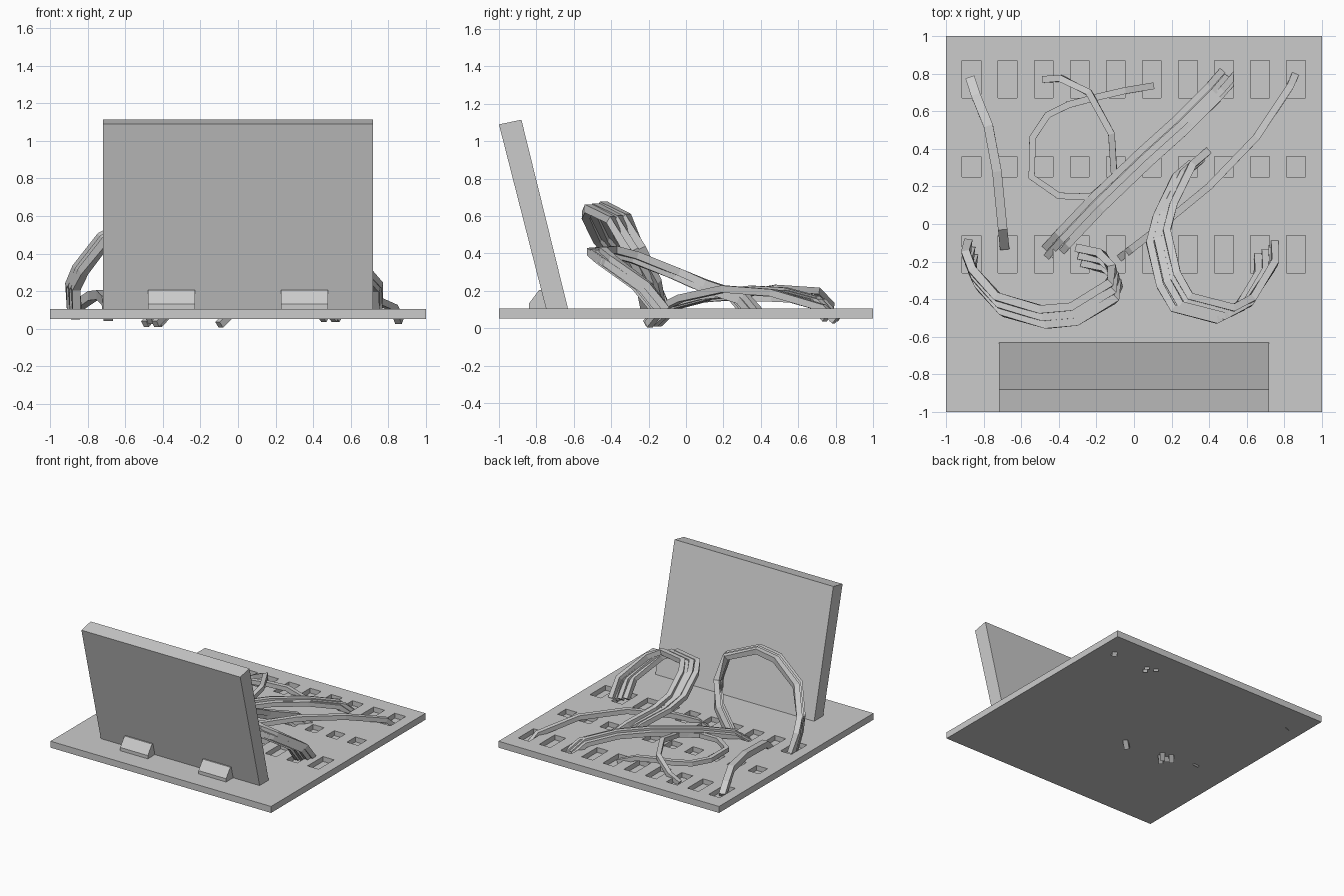
import bpy, bmesh, math
from mathutils import Vector

if "Cube" in bpy.data.objects:
    bpy.data.objects.remove(bpy.data.objects["Cube"])


def mesh_object(name, bm):
    bmesh.ops.recalc_face_normals(bm, faces=bm.faces)
    me = bpy.data.meshes.new(name)
    bm.to_mesh(me)
    bm.free()
    ob = bpy.data.objects.new(name, me)
    bpy.context.collection.objects.link(ob)
    return ob


def add_box(bm, lo, hi):
    vs = bmesh.ops.create_cube(bm, size=1)["verts"]
    for v in vs:
        v.co = Vector([(a + b) / 2 + c * (b - a) for a, b, c in zip(lo, hi, v.co)])


def extrude_x(name, profile, x0, x1):
    bm = bmesh.new()
    f = bm.faces.new([bm.verts.new((x0, y, z)) for y, z in profile])
    r = bmesh.ops.extrude_face_region(bm, geom=[f])
    moved = [g for g in r["geom"] if isinstance(g, bmesh.types.BMVert)]
    bmesh.ops.translate(bm, verts=moved, vec=(x1 - x0, 0, 0))
    return mesh_object(name, bm)


def cable(name, points, offsets=((0, 0, 0),), side=0.042):
    """Square-section strands following one path, each shifted by an offset."""
    cu = bpy.data.curves.new(name, 'CURVE')
    cu.dimensions = '3D'
    cu.twist_mode = 'Z_UP'
    cu.bevel_depth = side / math.sqrt(2)
    cu.bevel_resolution = 0
    cu.use_fill_caps = True
    for off in offsets:
        sp = cu.splines.new('POLY')
        sp.use_smooth = False
        sp.points.add(len(points) - 1)
        for p, co in zip(sp.points, points):
            p.co = (*(Vector(co) + Vector(off)), 1)
            p.tilt = math.pi / 4
    tmp = bpy.data.objects.new(name + "_path", cu)
    bpy.context.collection.objects.link(tmp)
    me = bpy.data.meshes.new_from_object(
        tmp.evaluated_get(bpy.context.evaluated_depsgraph_get()))
    me.name = name
    bpy.data.objects.remove(tmp)
    for f in me.polygons:
        f.use_smooth = False
    ob = bpy.data.objects.new(name, me)
    bpy.context.collection.objects.link(ob)
    return ob


# Base plate
bm = bmesh.new()
add_box(bm, (-1, -1, 0.052), (1, 1, 0.105))
plate = mesh_object("base_plate", bm)

# Socket recesses: three rows of ten
bm = bmesh.new()
for y0, y1 in ((0.67, 0.87), (0.25, 0.36), (-0.26, -0.06)):
    for i in range(10):
        x = -0.865 + i * 0.192
        add_box(bm, (x - 0.05, y0, 0.065), (x + 0.05, y1, 0.15))
cutter = mesh_object("socket_cutter", bm)
cutter.hide_render = True
cutter.display_type = 'WIRE'
mod = plate.modifiers.new("sockets", 'BOOLEAN')
mod.operation = 'DIFFERENCE'
mod.solver = 'EXACT'
mod.object = cutter
plate.data = bpy.data.meshes.new_from_object(
    plate.evaluated_get(bpy.context.evaluated_depsgraph_get()))
plate.modifiers.clear()
bpy.data.objects.remove(cutter)

# Leaning panel and its two support wedges
extrude_x("leaning_panel", [(-0.737, 0.06), (-0.62, 0.06), (-0.88, 1.115), (-1, 1.09)],
          -0.72, 0.72)
for side, x0 in (("left", -0.48), ("right", 0.23)):
    extrude_x(side + "_support_wedge",
              [(-0.84, 0.09), (-0.70, 0.09), (-0.74, 0.205), (-0.785, 0.205), (-0.84, 0.132)],
              x0, x0 + 0.25)

# Single cables
cable("left_cable", [(-0.87, 0.77, 0.07), (-0.84, 0.68, 0.13), (-0.775, 0.52, 0.175),
                     (-0.73, 0.28, 0.18), (-0.70, -0.02, 0.15), (-0.69, -0.12, 0.06)], side=0.05)
cable("right_cable", [(0.86, 0.80, 0.04), (0.83, 0.73, 0.11), (0.65, 0.46, 0.19),
                      (0.40, 0.20, 0.21), (0.12, -0.03, 0.16), (-0.01, -0.13, 0.11),
                      (-0.10, -0.20, 0.02)], side=0.038)
cable("looped_cable", [(-0.48, 0.77, 0.07), (-0.39, 0.775, 0.12), (-0.24, 0.70, 0.20),
                       (-0.12, 0.48, 0.215), (-0.105, 0.25, 0.17), (-0.23, 0.145, 0.16),
                       (-0.40, 0.15, 0.165), (-0.545, 0.25, 0.165), (-0.54, 0.46, 0.16),
                       (-0.46, 0.58, 0.155), (-0.35, 0.635, 0.15), (-0.20, 0.675, 0.15),
                       (-0.05, 0.71, 0.14), (0.10, 0.735, 0.08)], side=0.036)

# Diagonal bundle
cable("diagonal_bundle", [(-0.47, -0.18, 0.025), (-0.38, -0.08, 0.12), (-0.20, 0.11, 0.17),
                          (0.05, 0.35, 0.195), (0.25, 0.53, 0.185), (0.42, 0.70, 0.14),
                          (0.49, 0.78, 0.05)],
      [(-0.025, 0.03, 0), (0, 0, 0.015), (0.03, -0.03, 0), (0.045, 0.01, 0)], side=0.036)

# Two tall arching bundles
cable("left_arch_bundle", [(-0.87, -0.13, 0.08), (-0.88, -0.19, 0.22), (-0.84, -0.28, 0.31),
                           (-0.71, -0.42, 0.48), (-0.48, -0.485, 0.61), (-0.32, -0.47, 0.645),
                           (-0.12, -0.35, 0.585), (-0.10, -0.27, 0.42),
                           (-0.16, -0.19, 0.24), (-0.28, -0.16, 0.08)],
      [(-0.015, 0.03, 0.01), (0, -0.01, 0), (0.015, -0.05, -0.005)], side=0.044)
cable("right_arch_bundle", [(0.34, 0.34, 0.08), (0.26, 0.27, 0.16), (0.16, 0.06, 0.23),
                            (0.125, -0.08, 0.29), (0.18, -0.31, 0.38), (0.25, -0.43, 0.41),
                            (0.48, -0.49, 0.405), (0.58, -0.44, 0.36), (0.70, -0.25, 0.22),
                            (0.70, -0.15, 0.09)],
      [(-0.04, -0.02, 0.005), (0, 0, 0), (0.035, 0.02, -0.01), (0.05, 0.045, 0.01)], side=0.04)
